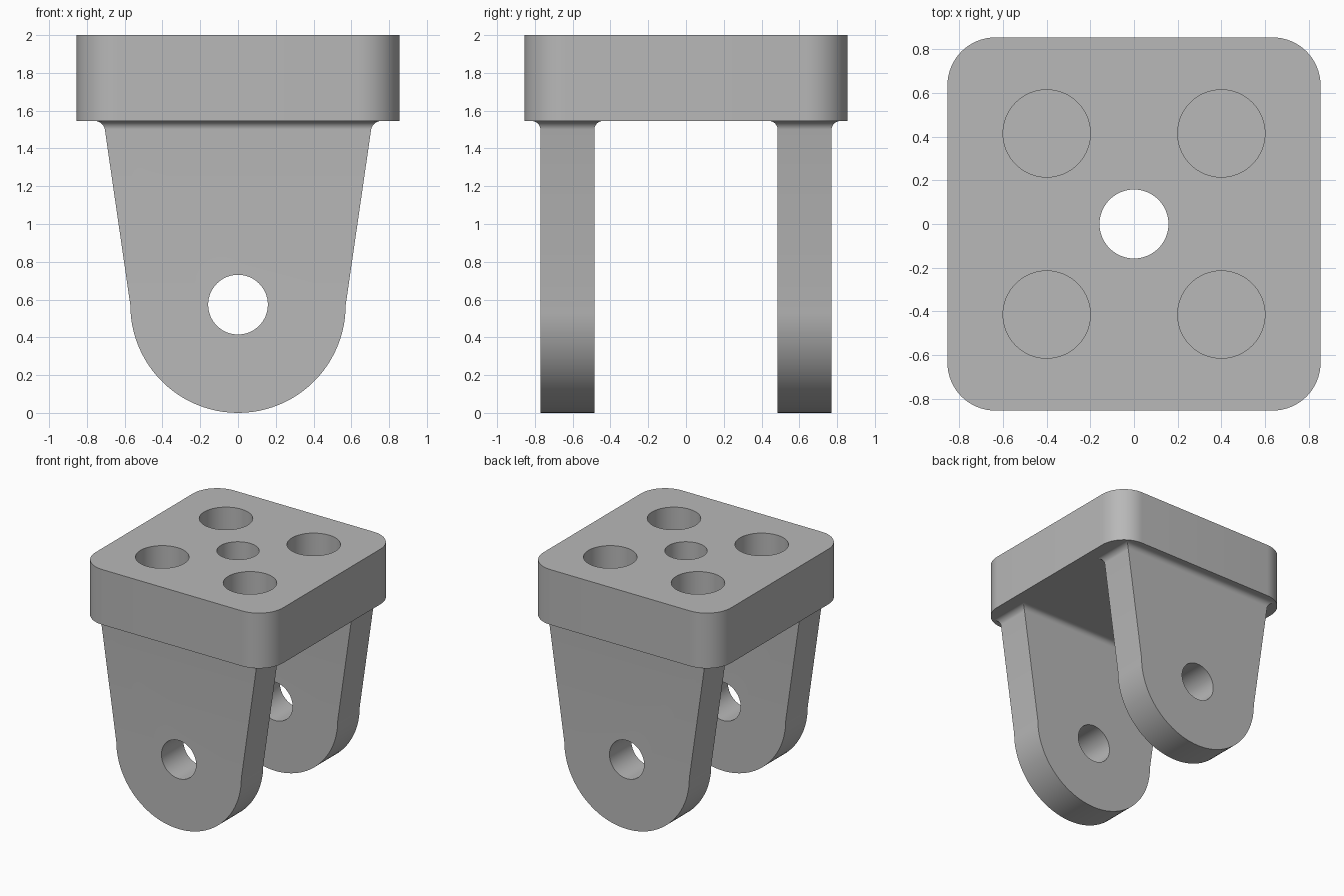
import bpy
import bmesh
import math
from mathutils import Matrix

if "Cube" in bpy.data.objects:
    bpy.data.objects.remove(bpy.data.objects["Cube"], do_unlink=True)

# Main dimensions
HALF = 0.855            # half width of the square plate
TOP, UNDER = 2.0, 1.545  # plate top and underside heights
CORNER = 0.22           # plate corner radius
LUG_R = 0.57            # rounded end of each lug
LUG_Y, LUG_HALF = 0.628, 0.143
TAPER = 0.145           # lug side slope
FILLET = 0.045
PIN_R = 0.158
POCKET_R, POCKET_DEPTH = 0.2, 0.32

grey = bpy.data.materials.new("grey_metal")
grey.use_nodes = True
colour = (0.48, 0.48, 0.48, 1)
grey.diffuse_color = colour
grey.node_tree.nodes["Principled BSDF"].inputs["Base Color"].default_value = colour


def make_object(name, bm):
    bmesh.ops.recalc_face_normals(bm, faces=bm.faces)
    mesh = bpy.data.meshes.new(name)
    bm.to_mesh(mesh)
    bm.free()
    mesh.materials.append(grey)
    obj = bpy.data.objects.new(name, mesh)
    bpy.context.collection.objects.link(obj)
    return obj


def add_cylinder(bm, radius, length, matrix):
    bmesh.ops.create_cone(bm, cap_ends=True, segments=64, radius1=radius,
                          radius2=radius, depth=length, matrix=matrix)


def cut_and_smooth(obj, cutter_bm):
    cutter = make_object(obj.name + "_cutter", cutter_bm)
    cutter.hide_render = True
    mod = obj.modifiers.new("holes", 'BOOLEAN')
    mod.operation = 'DIFFERENCE'
    mod.solver = 'EXACT'
    mod.object = cutter
    bpy.ops.object.select_all(action='DESELECT')
    bpy.context.view_layer.objects.active = obj
    obj.select_set(True)
    bpy.ops.object.modifier_apply(modifier=mod.name)
    bpy.data.objects.remove(cutter, do_unlink=True)
    bpy.ops.object.shade_smooth_by_angle(angle=math.radians(7))


# Square plate with rounded vertical corners
bm = bmesh.new()
bmesh.ops.create_cube(bm, size=1, matrix=Matrix.Translation((0, 0, (TOP + UNDER) / 2))
                      @ Matrix.Diagonal((2 * HALF, 2 * HALF, TOP - UNDER, 1)))
uprights = [e for e in bm.edges if abs(e.verts[0].co.z - e.verts[1].co.z) > 0.1]
bmesh.ops.bevel(bm, geom=uprights, offset=CORNER, segments=16,
                profile=0.5, affect='EDGES')
plate = make_object("top_plate", bm)

# Through hole in the middle and four blind pockets
bm = bmesh.new()
add_cylinder(bm, PIN_R, 2, Matrix.Translation((0, 0, TOP)))
for sx in (-1, 1):
    for sy in (-1, 1):
        add_cylinder(bm, POCKET_R, 2 * POCKET_DEPTH,
                     Matrix.Translation((sx * 0.4, sy * 0.415, TOP)))
cut_and_smooth(plate, bm)


def lug_sections():
    """Half width, half thickness and height of each level, from the bottom up."""
    sections = []
    for i in range(25):
        a = math.pi / 2 * i / 24
        sections.append((LUG_R * math.sin(a), LUG_HALF, LUG_R * (1 - math.cos(a))))
    for i in range(17):
        a = math.pi / 2 * i / 16
        z = UNDER - FILLET + FILLET * math.sin(a)
        flare = FILLET * (1 - math.cos(a))
        sections.append((LUG_R + TAPER * (z - LUG_R) + flare, LUG_HALF + flare, z))
    hx, hy, z = sections[-1]
    sections.append((hx, hy, z + 0.01))   # seat the lug inside the plate
    return sections


# Tapered lugs with rounded ends, pin holes and flared roots
for name, side in (("front_lug", -1), ("back_lug", 1)):
    bm = bmesh.new()
    y = side * LUG_Y
    rings = [[bm.verts.new((sx * hx, y + sy * hy, z))
              for sx, sy in ((-1, -1), (1, -1), (1, 1), (-1, 1))]
             for hx, hy, z in lug_sections()]
    for low, high in zip(rings, rings[1:]):
        for k in range(4):
            n = (k + 1) % 4
            bm.faces.new((low[k], low[n], high[n], high[k]))
    bm.faces.new(rings[-1])
    bmesh.ops.remove_doubles(bm, verts=bm.verts, dist=1e-5)
    bmesh.ops.dissolve_limit(bm, angle_limit=0.01, verts=bm.verts, edges=bm.edges)
    lug = make_object(name, bm)

    bm = bmesh.new()
    add_cylinder(bm, PIN_R, 1, Matrix.Translation((0, y, LUG_R + 0.003))
                 @ Matrix.Rotation(math.pi / 2, 4, 'X'))
    cut_and_smooth(lug, bm)
